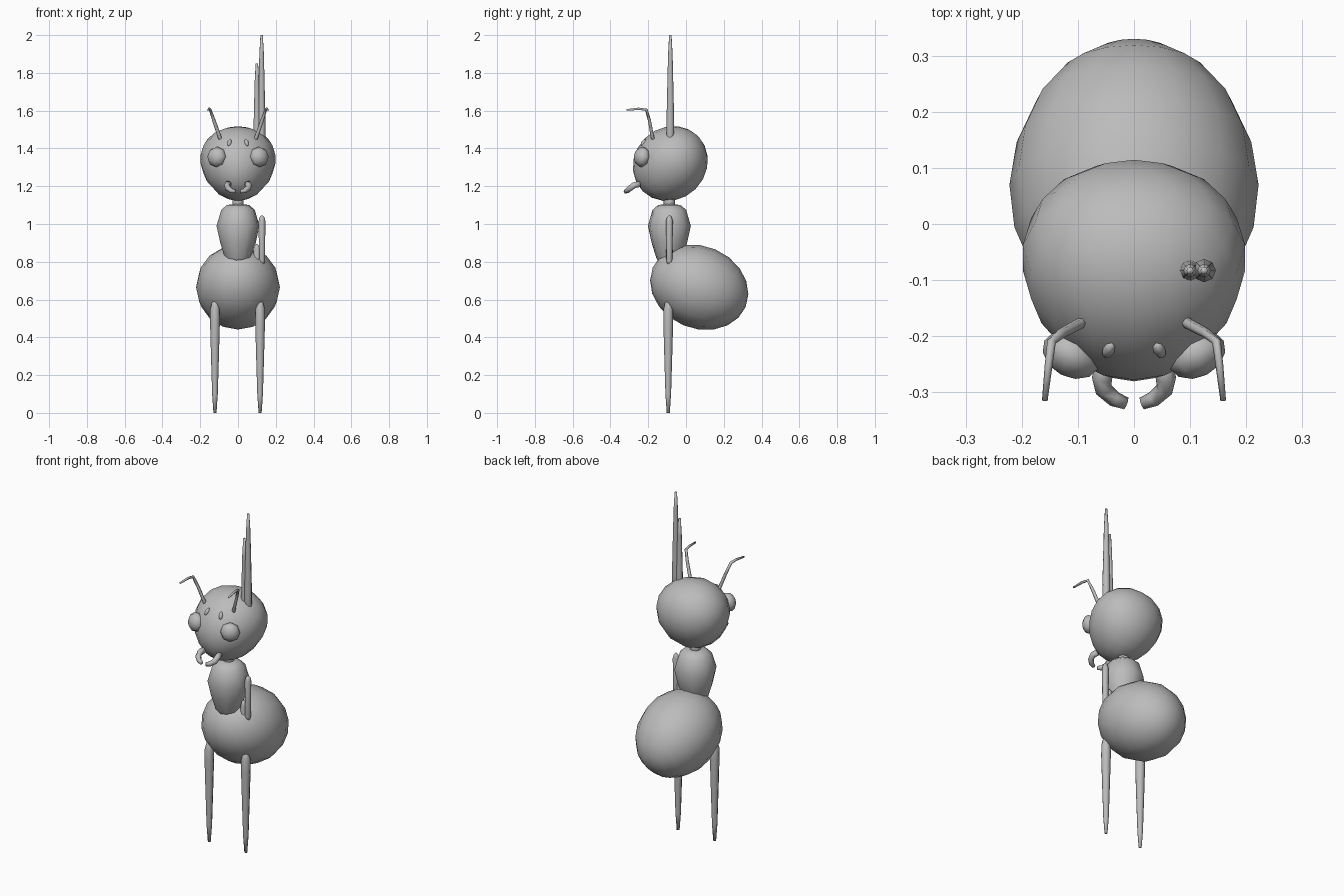
import bpy, bmesh, math
from mathutils import Matrix, Vector

cube = bpy.data.objects.get("Cube")
if cube:
    bpy.data.objects.remove(cube, do_unlink=True)

grey = bpy.data.materials.new("plain grey")
grey.use_nodes = True
grey.diffuse_color = (0.5, 0.5, 0.5, 1)
grey.node_tree.nodes["Principled BSDF"].inputs["Base Color"].default_value = (0.5, 0.5, 0.5, 1)


def finish(name, bm):
    """Turn a bmesh into a smooth-shaded grey object."""
    bmesh.ops.recalc_face_normals(bm, faces=bm.faces)
    for f in bm.faces:
        f.smooth = True
    mesh = bpy.data.meshes.new(name)
    bm.to_mesh(mesh)
    bm.free()
    mesh.materials.append(grey)
    ob = bpy.data.objects.new(name, mesh)
    bpy.context.collection.objects.link(ob)
    return ob


def egg(name, centre, size, direction, segs=16, rings=10, taper=0.0):
    """Ellipsoid with its long axis along direction, narrowed toward that end."""
    bm = bmesh.new()
    bmesh.ops.create_uvsphere(bm, u_segments=segs, v_segments=rings, radius=1)
    for v in bm.verts:
        k = 1 - taper * v.co.z
        v.co = Vector((v.co.x * size[0] * k, v.co.y * size[1], v.co.z * size[2]))
    # Local x stays horizontal, local z follows the direction
    z = Vector(direction).normalized()
    x = Vector((0, 0, 1)).cross(z).normalized()
    y = z.cross(x)
    turn = Matrix((x, y, z)).transposed().to_4x4()
    bm.transform(Matrix.Translation(centre) @ turn)
    return finish(name, bm)


def tube(name, points, radii, segs=8):
    """Capped round tube through points with a radius at each one."""
    bm = bmesh.new()
    pts = [Vector(p) for p in points]
    rings = []
    for i, p in enumerate(pts):
        t = (pts[min(i + 1, len(pts) - 1)] - pts[max(i - 1, 0)]).normalized()
        side = t.orthogonal() if abs(t.z) > 0.99 else t.cross(Vector((0, 0, 1)))
        side.normalize()
        up = side.cross(t)
        angles = [2 * math.pi * j / segs for j in range(segs)]
        rings.append([bm.verts.new(p + radii[i] * (side * math.cos(a) + up * math.sin(a)))
                      for a in angles])
    for a, b in zip(rings, rings[1:]):
        for j in range(segs):
            k = (j + 1) % segs
            bm.faces.new((a[j], a[k], b[k], b[j]))
    bm.faces.new(rings[0])
    bm.faces.new(rings[-1])
    return finish(name, bm)


def upright(name, x, y, profile, segs=8):
    """Vertical turned part from (height, radius) pairs."""
    return tube(name, [(x, y, z) for z, r in profile], [r for z, r in profile], segs)


AXIS_Y = -0.088

# Head, narrowing toward the jaw
egg("head", (0, -0.083, 1.32), (0.198, 0.19, 0.207), (0, -0.7, -0.7), taper=0.17)

# Neck and thorax
upright("neck", 0, AXIS_Y, [(1.07, 0.03), (1.16, 0.03)])
upright("thorax", 0, AXIS_Y, [(0.795, 0.055), (0.82, 0.07), (0.9, 0.095), (0.99, 0.115),
                              (1.075, 0.09), (1.1, 0.06), (1.106, 0.02)], 10)

# Abdomen, sloping down to the rear
egg("abdomen", (0, 0.07, 0.665), (0.222, 0.218, 0.267), (0, 0.9, -0.38), taper=0.03)

# Tapered limb segments: two legs and two spikes rising from the head
LIMB = [(0, 0.008), (0.1, 0.015), (0.3, 0.021), (0.48, 0.026), (0.55, 0.025),
        (0.585, 0.016), (0.6, 0.005)]
upright("left_leg", 0.117, AXIS_Y - 0.006, LIMB)
upright("right_leg", -0.122, AXIS_Y - 0.006, LIMB)
for name, x, top in (("outer_spike", 0.125, 2.0), ("inner_spike", 0.1, 1.85)):
    upright(name, x, AXIS_Y + 0.005, [(top - h, r * 0.8) for h, r in LIMB])

# Short upper limb segments on the left
for name, x, top in (("outer_stub", 0.127, 1.045), ("inner_stub", 0.1, 0.893)):
    upright(name, x, AXIS_Y, [(top - 0.26, 0.012), (top - 0.24, 0.016), (top - 0.03, 0.018),
                              (top - 0.01, 0.013), (top, 0.004)])

# Paired face parts
for s, side in ((1, "left"), (-1, "right")):
    egg(side + "_eye", (s * 0.112, -0.233, 1.355), (0.054, 0.055, 0.04),
        (s * 0.45, -0.85, 0.1), 8, 6)
    egg(side + "_brow_spot", (s * 0.045, -0.224, 1.43), (0.011, 0.023, 0.012),
        (s * 0.35, -0.75, 0.55), 8, 6)
    tube(side + "_antenna",
         [(s * 0.085, -0.165, 1.43), (s * 0.097, -0.178, 1.46), (s * 0.128, -0.194, 1.55),
          (s * 0.147, -0.21, 1.605), (s * 0.152, -0.25, 1.61), (s * 0.159, -0.315, 1.604)],
         [0.01, 0.01, 0.009, 0.008, 0.007, 0.005], 6)
    tube(side + "_mandible",
         [(s * 0.05, -0.245, 1.212), (s * 0.057, -0.275, 1.205), (s * 0.054, -0.295, 1.19),
          (s * 0.035, -0.312, 1.176), (s * 0.014, -0.32, 1.172)],
         [0.018, 0.018, 0.016, 0.014, 0.011], 6)
